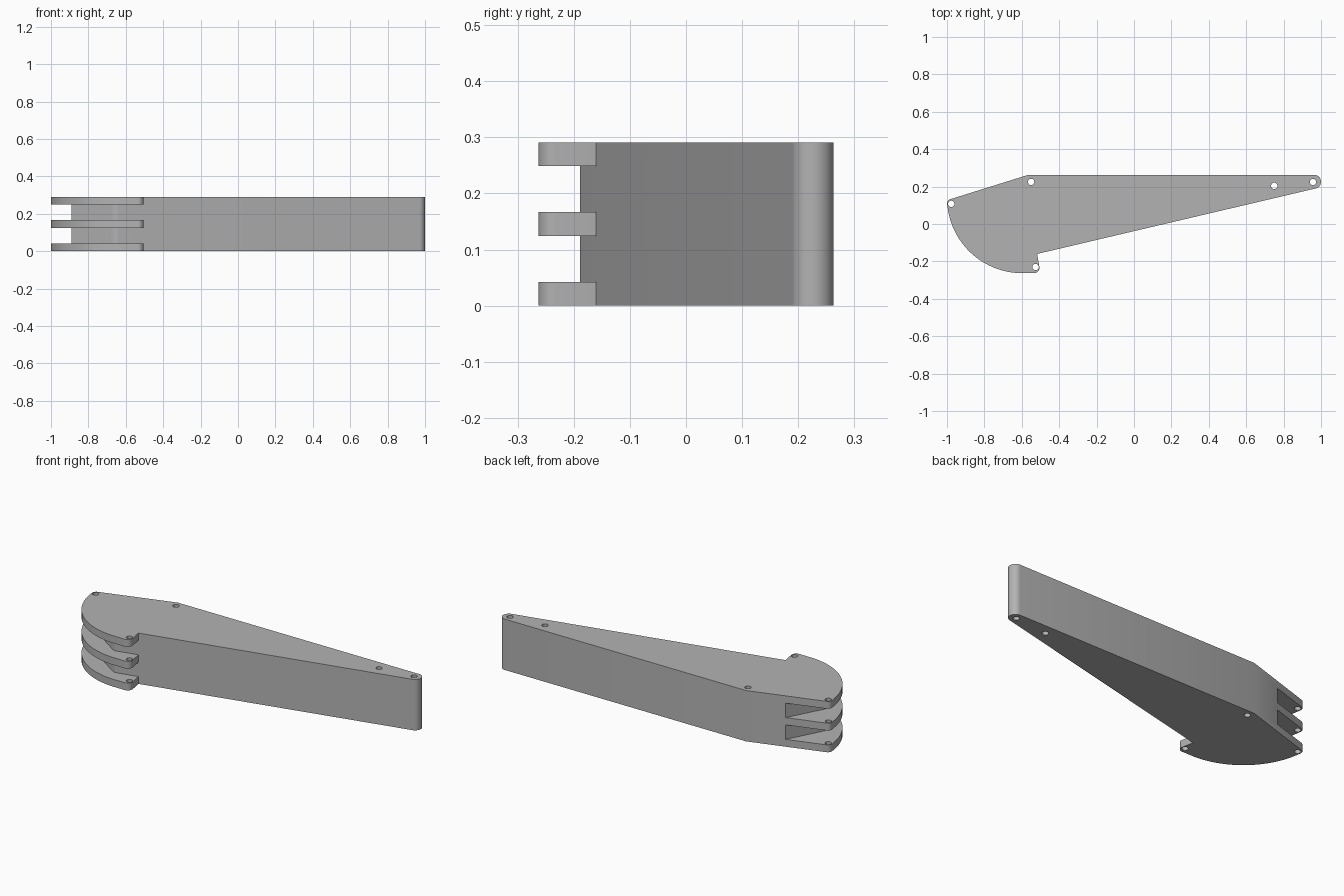
import bpy
import bmesh
from math import cos, sin, radians

if "Cube" in bpy.data.objects:
    bpy.data.objects.remove(bpy.data.objects["Cube"], do_unlink=True)

HEIGHT = 0.291
PLATE = 0.042

grey = bpy.data.materials.new("plain grey")
grey.use_nodes = True
grey.diffuse_color = (0.45, 0.45, 0.45, 1)
grey.node_tree.nodes["Principled BSDF"].inputs["Base Color"].default_value = (0.45, 0.45, 0.45, 1)


def arc(cx, cy, r, start, end, steps):
    """Points on a circular arc, angles in degrees."""
    angles = [radians(start + (end - start) * i / steps) for i in range(steps + 1)]
    return [(cx + r * cos(a), cy + r * sin(a)) for a in angles]


def prism(name, outline, z0, z1):
    """Extrude a flat outline from z0 to z1."""
    bm = bmesh.new()
    base = bm.faces.new([bm.verts.new((x, y, z0)) for x, y in outline])
    top = bmesh.ops.extrude_face_region(bm, geom=[base])["geom"]
    verts = [v for v in top if isinstance(v, bmesh.types.BMVert)]
    bmesh.ops.translate(bm, verts=verts, vec=(0, 0, z1 - z0))
    bmesh.ops.recalc_face_normals(bm, faces=bm.faces)
    mesh = bpy.data.meshes.new(name)
    bm.to_mesh(mesh)
    bm.free()
    mesh.materials.append(grey)
    obj = bpy.data.objects.new(name, mesh)
    bpy.context.collection.objects.link(obj)
    return obj


# Tapered arm with a rounded tip, a curved fork end and a small hook
outline = (
    [(-0.565, 0.263)]
    + arc(-0.974, 0.108, 0.026, 107, 180, 8)
    + arc(-0.597, 0.14, 0.403, 187, 268, 36)
    + arc(-0.535, -0.233, 0.03, 270, 360, 8)
    + [(-0.518, -0.16)]
    + arc(0.963, 0.226, 0.037, -77, 90, 20)
)
arm = prism("lever_arm", outline, 0, HEIGHT)

# Slots that leave three fork plates around a recessed core
slot = [
    (-0.77, 0.199), (-0.89, -0.03), (-0.68, -0.173), (-0.665, -0.183),
    (-0.645, -0.189), (-0.62, -0.184), (-0.518, -0.16),
    (-0.45, -0.32), (-1.1, -0.32), (-1.1, 0.3), (-0.8, 0.3),
]
gap = (HEIGHT - 3 * PLATE) / 2
cutters = []
for i in range(2):
    z = PLATE + i * (gap + PLATE)
    cutters.append(prism("slot_cutter", slot, z, z + gap))

# Pin holes through the full height
for x, y in [(-0.977, 0.108), (-0.55, 0.225), (0.75, 0.204), (0.957, 0.225), (-0.526, -0.23)]:
    ring = arc(x, y, 0.017, 0, 345, 23)
    cutters.append(prism("hole_cutter", ring, -0.1, HEIGHT + 0.1))

# Apply the cuts
bpy.ops.object.select_all(action="DESELECT")
bpy.context.view_layer.objects.active = arm
arm.select_set(True)
for cutter in cutters:
    cutter.hide_render = True
    mod = arm.modifiers.new("cut", "BOOLEAN")
    mod.operation = "DIFFERENCE"
    mod.solver = "EXACT"
    mod.object = cutter
    bpy.ops.object.modifier_apply(modifier=mod.name)
for cutter in cutters:
    bpy.data.objects.remove(cutter, do_unlink=True)

bpy.ops.object.shade_smooth_by_angle(angle=radians(20))
